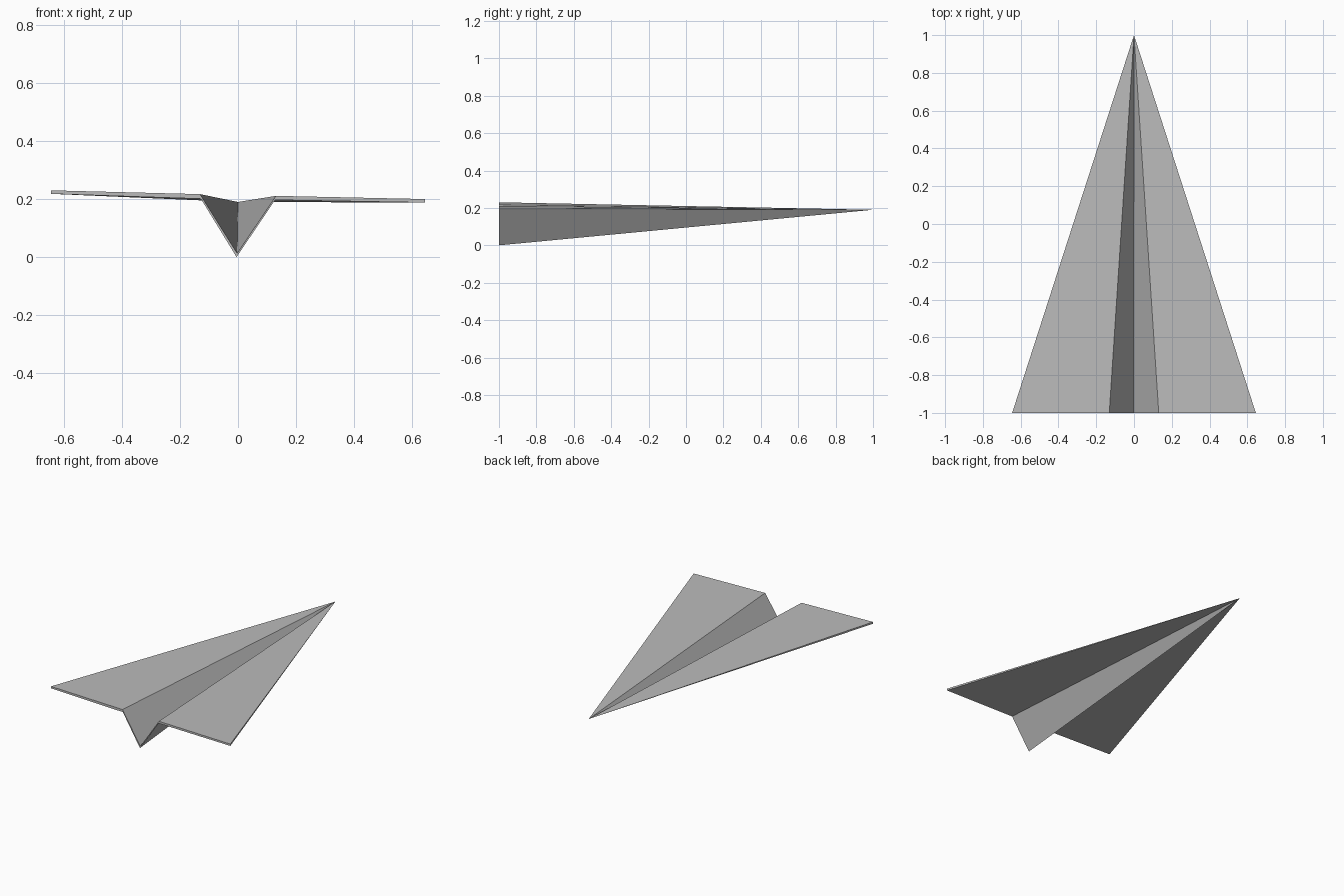
import bpy
import bmesh

cube = bpy.data.objects.get("Cube")
if cube:
    bpy.data.objects.remove(cube, do_unlink=True)

paper = bpy.data.materials.new("grey paper")
paper.use_nodes = True
colour = (0.5, 0.5, 0.5, 1)
paper.diffuse_color = colour
paper.node_tree.nodes["Principled BSDF"].inputs["Base Color"].default_value = colour

# Tail cross-section (x, z): wing tip, fold, keel, fold, wing tip
upper = [(-0.645, 0.23), (-0.131, 0.217), (-0.003, 0.013), (0.131, 0.211), (0.645, 0.2)]
lower = [(-0.645, 0.218), (-0.128, 0.201), (-0.005, 0.0), (0.128, 0.197), (0.645, 0.188)]

bm = bmesh.new()
nose = bm.verts.new((0, 1, 0.19))
top = [bm.verts.new((x, -1, z)) for x, z in upper]
under = [bm.verts.new((x, -1, z)) for x, z in lower]

# Folded sheet: each panel tapers from its tail edge to the nose
for i in range(len(top) - 1):
    bm.faces.new((top[i], top[i + 1], nose))
    bm.faces.new((under[i + 1], under[i], nose))
    bm.faces.new((top[i], under[i], under[i + 1], top[i + 1]))

# Outer wing edges
bm.faces.new((under[0], top[0], nose))
bm.faces.new((top[-1], under[-1], nose))
bmesh.ops.recalc_face_normals(bm, faces=bm.faces)

mesh = bpy.data.meshes.new("paper_plane")
bm.to_mesh(mesh)
bm.free()
mesh.materials.append(paper)
plane = bpy.data.objects.new("paper_plane", mesh)
bpy.context.collection.objects.link(plane)
